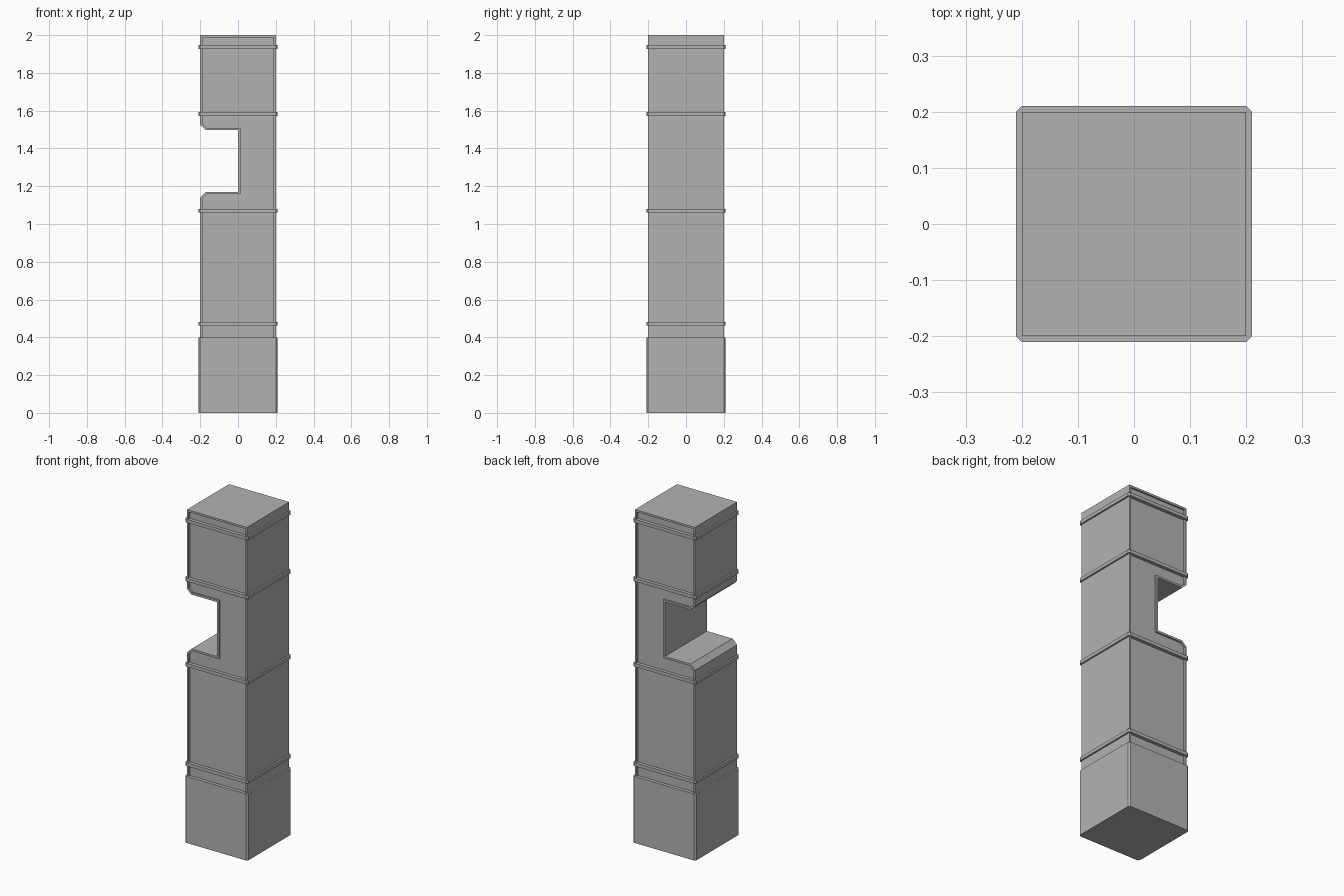
import bpy, bmesh

if "Cube" in bpy.data.objects:
    bpy.data.objects.remove(bpy.data.objects["Cube"])

# Dark grey for the whole pillar
stone = bpy.data.materials.new("dark_grey")
stone.diffuse_color = (0.45, 0.45, 0.45, 1)
stone.use_nodes = True
stone.node_tree.nodes["Principled BSDF"].inputs["Base Color"].default_value = stone.diffuse_color

def finish(bm, name):
    bmesh.ops.recalc_face_normals(bm, faces=bm.faces)
    me = bpy.data.meshes.new(name)
    bm.to_mesh(me)
    bm.free()
    me.materials.append(stone)
    ob = bpy.data.objects.new(name, me)
    bpy.context.collection.objects.link(ob)
    return ob

def prism(points, offset):
    """Closed solid: polygon swept along offset."""
    bm = bmesh.new()
    face = bm.faces.new([bm.verts.new(p) for p in points])
    ext = bmesh.ops.extrude_face_region(bm, geom=[face], use_keep_orig=True)
    verts = [g for g in ext["geom"] if isinstance(g, bmesh.types.BMVert)]
    bmesh.ops.translate(bm, verts=verts, vec=offset)
    bmesh.ops.recalc_face_normals(bm, faces=bm.faces)
    return bm

def collar(name, z0, z1, r=0.21, c=0.01):
    """Square block with chamfered upright corners."""
    a = r - c
    pts = [(r, -a), (r, a), (a, r), (-a, r), (-r, a), (-r, -a), (-a, -r), (a, -r)]
    return finish(prism([(x, y, z0) for x, y in pts], (0, 0, z1 - z0)), name)

# Pillar shaft: notched profile with a recessed panel on front and back
H, RIM, DEPTH = 0.2, 0.012, 0.01
profile = [(-H, 0.3), (H, 0.3), (H, 2.0), (-H, 2.0), (-H, 1.525), (-0.17, 1.497),
           (0.0, 1.497), (0.0, 1.17), (-0.17, 1.17), (-H, 1.14)]
bm = prism([(x, -H, z) for x, z in profile], (0, 2 * H, 0))
for side in (-1, 1):
    panel = next(f for f in bm.faces if f.normal.y * side > 0.9)
    bmesh.ops.inset_region(bm, faces=[panel], thickness=RIM, use_even_offset=True)
    ext = bmesh.ops.extrude_discrete_faces(bm, faces=[panel])
    bmesh.ops.translate(bm, verts=list(ext["faces"][0].verts), vec=(0, -side * DEPTH, 0))
finish(bm, "pillar_shaft")

# Base block
collar("base_block", 0.0, 0.4)

# Thin bands around the shaft
for i, z in enumerate((0.472, 1.07, 1.583, 1.937)):
    collar(f"band_{i + 1}", z - 0.01, z + 0.01)
